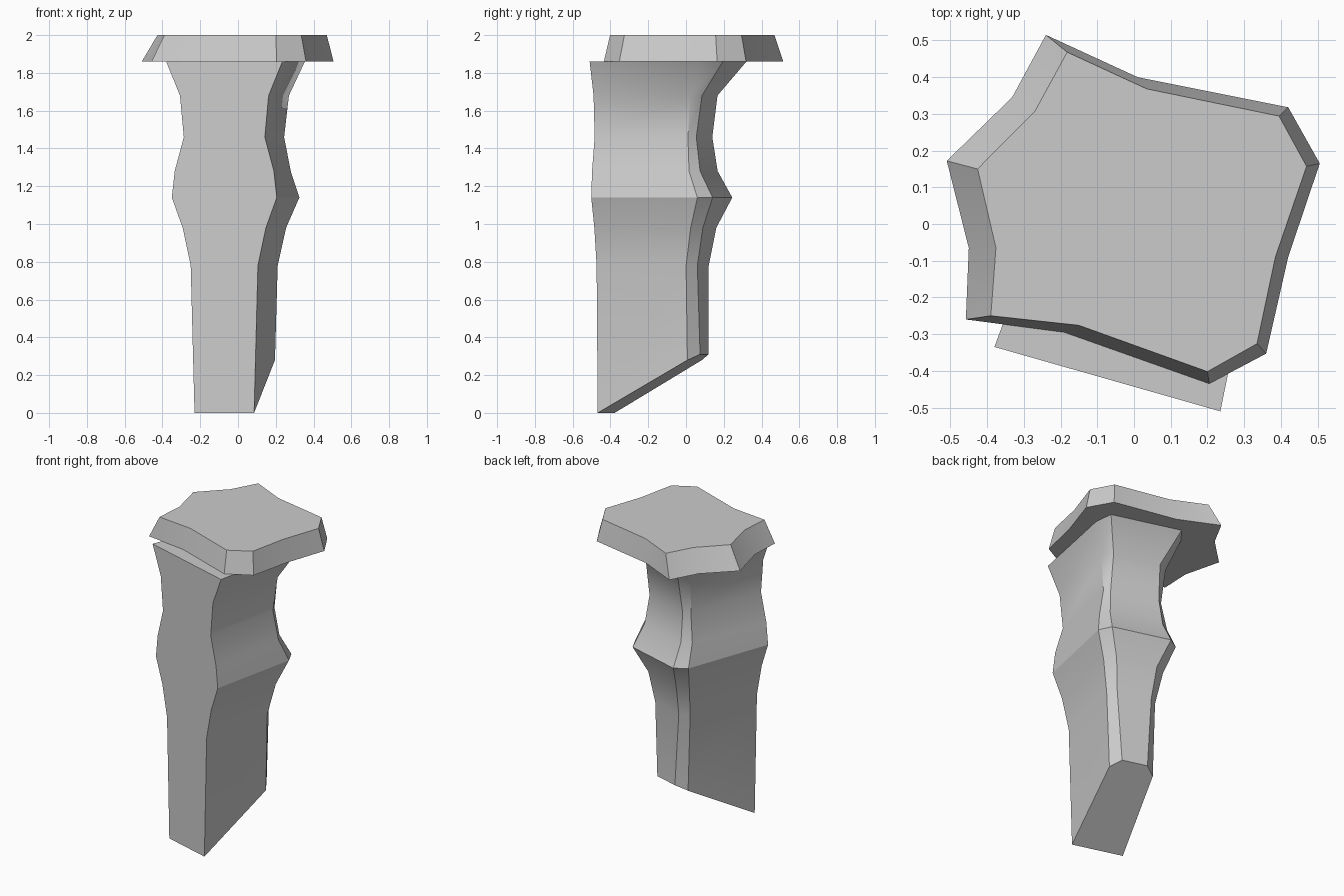
import bpy, bmesh, math
from mathutils import Vector, Matrix

if "Cube" in bpy.data.objects:
    bpy.data.objects.remove(bpy.data.objects["Cube"])


def loft(name, rings):
    """Skin a stack of matching vertex rings and cap both ends."""
    bm = bmesh.new()
    loops = [[bm.verts.new(p) for p in ring] for ring in rings]
    n = len(rings[0])
    for a, b in zip(loops, loops[1:]):
        for i in range(n):
            j = (i + 1) % n
            bm.faces.new((a[i], a[j], b[j], b[i]))
    bm.faces.new(loops[0][::-1])
    bm.faces.new(loops[-1])
    bmesh.ops.recalc_face_normals(bm, faces=bm.faces[:])
    mesh = bpy.data.meshes.new(name)
    bm.to_mesh(mesh)
    bm.free()
    ob = bpy.data.objects.new(name, mesh)
    bpy.context.collection.objects.link(ob)
    bpy.ops.object.select_all(action='DESELECT')
    ob.select_set(True)
    bpy.context.view_layer.objects.active = ob
    bpy.ops.object.shade_smooth_by_angle(angle=math.radians(30))
    return ob


# Flared irregular striking head: lower rim and smaller top rim
low = [(-.24, .515), (.01, .40), (.42, .318), (.506, .165), (.42, -.09), (.36, -.353),
       (.205, -.435), (-.19, -.295), (-.458, -.26), (-.45, -.065), (-.51, .172), (-.332, .345)]
top = [(-.182, .468), (.035, .368), (.395, .294), (.47, .157), (.385, -.09), (.335, -.326),
       (.20, -.402), (-.15, -.276), (-.39, -.25), (-.376, -.065), (-.426, .15), (-.27, .307)]
loft("spike_head", [[(x, y, 1.86) for x, y in low], [(x, y, 2.0) for x, y in top]])

# Shank: symmetric section with a flat front and chamfered back corners
# height, front half width, chamfer half width, chamfer depth, back half width, back depth
sections = [
    (0.00, .164, .140, .487, .082, .540),
    (0.78, .185, .156, .484, .110, .533),
    (0.98, .229, .192, .520, .130, .569),
    (1.14, .289, .250, .573, .190, .640),
    (1.28, .273, .218, .518, .170, .565),
    (1.46, .223, .186, .503, .155, .540),
    (1.68, .244, .207, .522, .150, .570),
    (1.86, .320, .274, .595, .228, .707),
]
place = Matrix.Translation((-.0725, -.4225, 0)) @ Matrix.Rotation(math.radians(-15.9), 4, 'Z')
rings = []
for k, (z, front, side, side_d, back, back_d) in enumerate(sections):
    half = [(front, 0), (side, side_d), (back, back_d)]
    outline = half + [(-u, v) for u, v in reversed(half)]
    slope = .574 if k == 0 else 0  # the bottom end is cut to a slanted tip
    rings.append([place @ Vector((u, v, z + slope * v)) for u, v in outline])
loft("spike_shank", rings)
